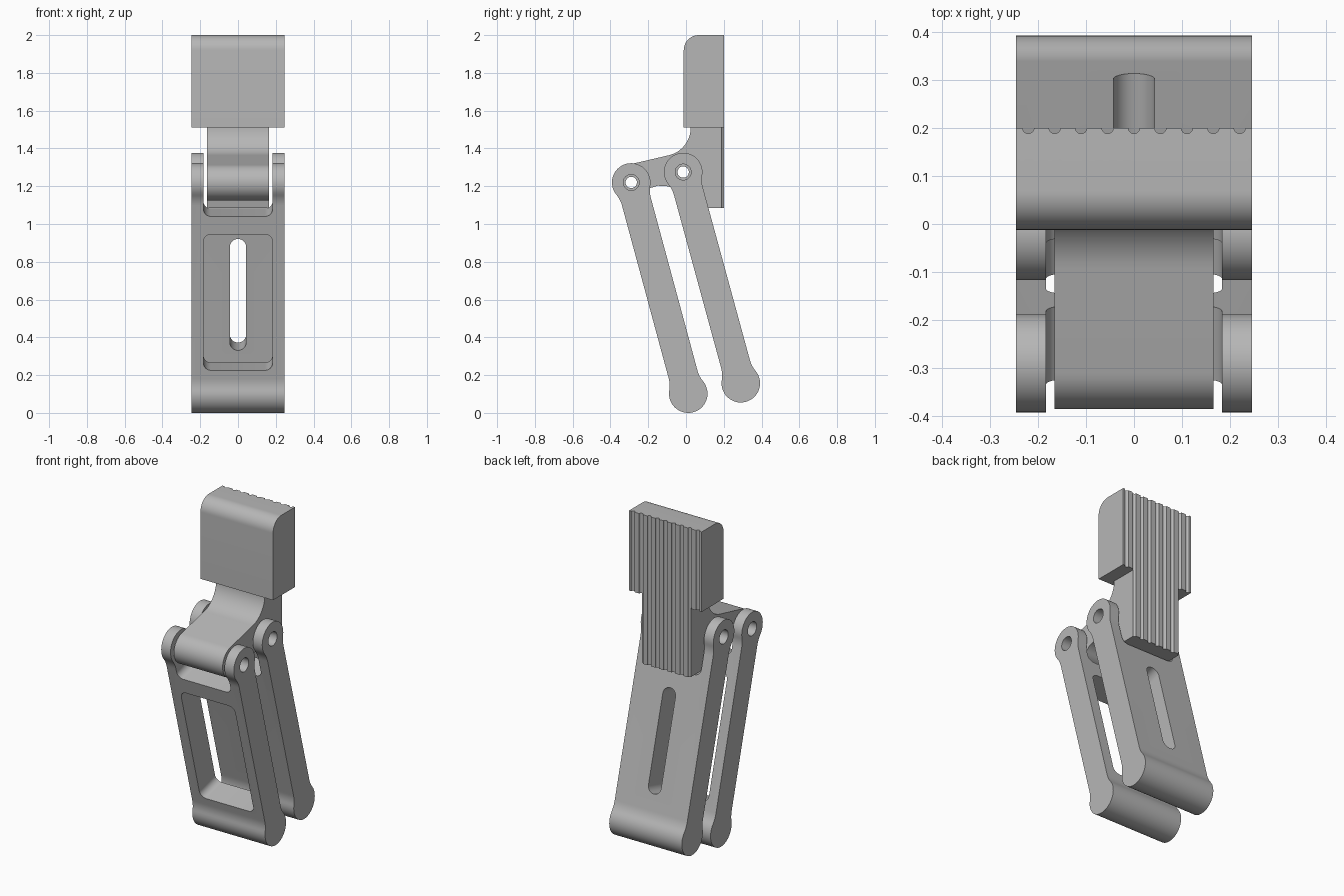
import bpy, math
from mathutils import Vector

cube = bpy.data.objects.get("Cube")
if cube:
    bpy.data.objects.remove(cube, do_unlink=True)

grey = bpy.data.materials.new("light_grey")
grey.use_nodes = True
grey.diffuse_color = (0.47, 0.47, 0.47, 1)
grey.node_tree.nodes["Principled BSDF"].inputs["Base Color"].default_value = (0.47, 0.47, 0.47, 1)

X, Y, Z = Vector((1, 0, 0)), Vector((0, 1, 0)), Vector((0, 0, 1))


def arc(cx, cy, r, start, end, steps=12):
    angles = [math.radians(start + (end - start) * i / steps) for i in range(steps + 1)]
    return [(cx + r * math.cos(a), cy + r * math.sin(a)) for a in angles]


def rounded_rect(x0, x1, y0, y1, r):
    return (arc(x1 - r, y1 - r, r, 0, 90, 8) + arc(x0 + r, y1 - r, r, 90, 180, 8)
            + arc(x0 + r, y0 + r, r, 180, 270, 8) + arc(x1 - r, y0 + r, r, 270, 360, 8))


def prism(name, outline, half, origin=Vector(), u=Y, v=Z):
    """Extrude an outline in the u, v plane equally to both sides."""
    pts = []
    for p in outline:
        if not pts or (Vector(p) - Vector(pts[-1])).length > 1e-5:
            pts.append(p)
    if (Vector(pts[0]) - Vector(pts[-1])).length < 1e-5:
        pts.pop()
    area = sum(a[0] * b[1] - b[0] * a[1] for a, b in zip(pts, pts[1:] + pts[:1]))
    if area < 0:
        pts.reverse()
    w, n = u.cross(v), len(pts)
    verts = [origin + u * a + v * b + w * s for s in (-half, half) for a, b in pts]
    faces = [list(range(n))[::-1], list(range(n, 2 * n))]
    faces += [(i, (i + 1) % n, n + (i + 1) % n, n + i) for i in range(n)]
    mesh = bpy.data.meshes.new(name)
    mesh.from_pydata(verts, [], faces)
    mesh.materials.append(grey)
    obj = bpy.data.objects.new(name, mesh)
    bpy.context.collection.objects.link(obj)
    return obj


def activate(obj):
    bpy.ops.object.select_all(action='DESELECT')
    obj.select_set(True)
    bpy.context.view_layer.objects.active = obj


def cut(obj, cutter):
    mod = obj.modifiers.new("cut", 'BOOLEAN')
    mod.operation, mod.solver, mod.object = 'DIFFERENCE', 'EXACT', cutter
    activate(obj)
    bpy.ops.object.modifier_apply(modifier=mod.name)
    bpy.data.objects.remove(cutter, do_unlink=True)


def pin_hole(obj, centre, r):
    cut(obj, prism("pin_cutter", arc(centre[0], centre[1], r, 0, 360, 32), 0.4))


def finish(obj):
    activate(obj)
    bpy.ops.object.shade_smooth_by_angle(angle=math.radians(30))


FRONT_PIN, REAR_PIN = (-0.29, 1.22), (-0.015, 1.275)
WIDTH = 0.246


# Links: bars with round ends, a fork at the top and a window
def link(name, top, bottom, fork_depth, window):
    start, end = Vector((0, *top)), Vector((0, *bottom))
    length = (end - start).length
    down = (end - start).normalized()
    across = X.cross(down)
    r, half, fillet = 0.102, 0.079, 0.15
    drop = math.sqrt((r + fillet) ** 2 - (half + fillet) ** 2)
    tilt = math.degrees(math.atan2(drop, half + fillet))
    side = arc(half + fillet, drop, fillet, 180 + tilt, 180, 6)
    quarter = arc(0, 0, r, -90, tilt, 14) + side
    right = quarter + [(a, length - b) for a, b in reversed(quarter)]
    outline = right + [(-a, b) for a, b in reversed(right)]
    obj = prism(name, outline, WIDTH, start, across, down)
    fork = rounded_rect(-0.183, 0.183, -0.4, fork_depth, 0.04)
    for shape in (fork, window):
        cut(obj, prism("window_cutter", shape, 0.3, start, X, down))
    pin_hole(obj, top, 0.042)
    finish(obj)


link("front_link", FRONT_PIN, (0.012, 0.102), 0.165,
     rounded_rect(-0.183, 0.183, 0.263, 1.009, 0.04))
link("rear_link", REAR_PIN, (0.29, 0.157), 0.235,
     rounded_rect(-0.043, 0.043, 0.346, 0.957, 0.0425))


def grip_grooves(obj, reach):
    for i in range(-reach, reach + 1):
        ring = arc(i * 0.055, 0.2, 0.012, 0, 360, 16)
        cut(obj, prism("groove_cutter", ring, 3, Vector(), X, Y))


# Knuckle: carries both pins and the tip
profile = arc(*FRONT_PIN, 0.095, -35, -258, 28)
profile += arc(-0.125, 1.51, 0.15, -78, 0, 14)
profile += [(0.2, 1.51), (0.2, 1.085), (0.06, 1.085)]
profile += arc(*REAR_PIN, 0.095, -60, -110, 8)
profile += [(-0.1, 1.2), (-0.15, 1.203), (-0.19, 1.19)]
knuckle = prism("knuckle", profile, 0.165)
pin_hole(knuckle, FRONT_PIN, 0.03)
pin_hole(knuckle, REAR_PIN, 0.03)
grip_grooves(knuckle, 3)
finish(knuckle)

# Tip: block with a rounded front top edge and a grooved back
tip = prism("tip_pad", [(0.2, 1.51), (0.2, 2)] + arc(0.068, 1.92, 0.08, 90, 180, 14)
            + [(-0.012, 1.51)], WIDTH)
grip_grooves(tip, 4)
finish(tip)
